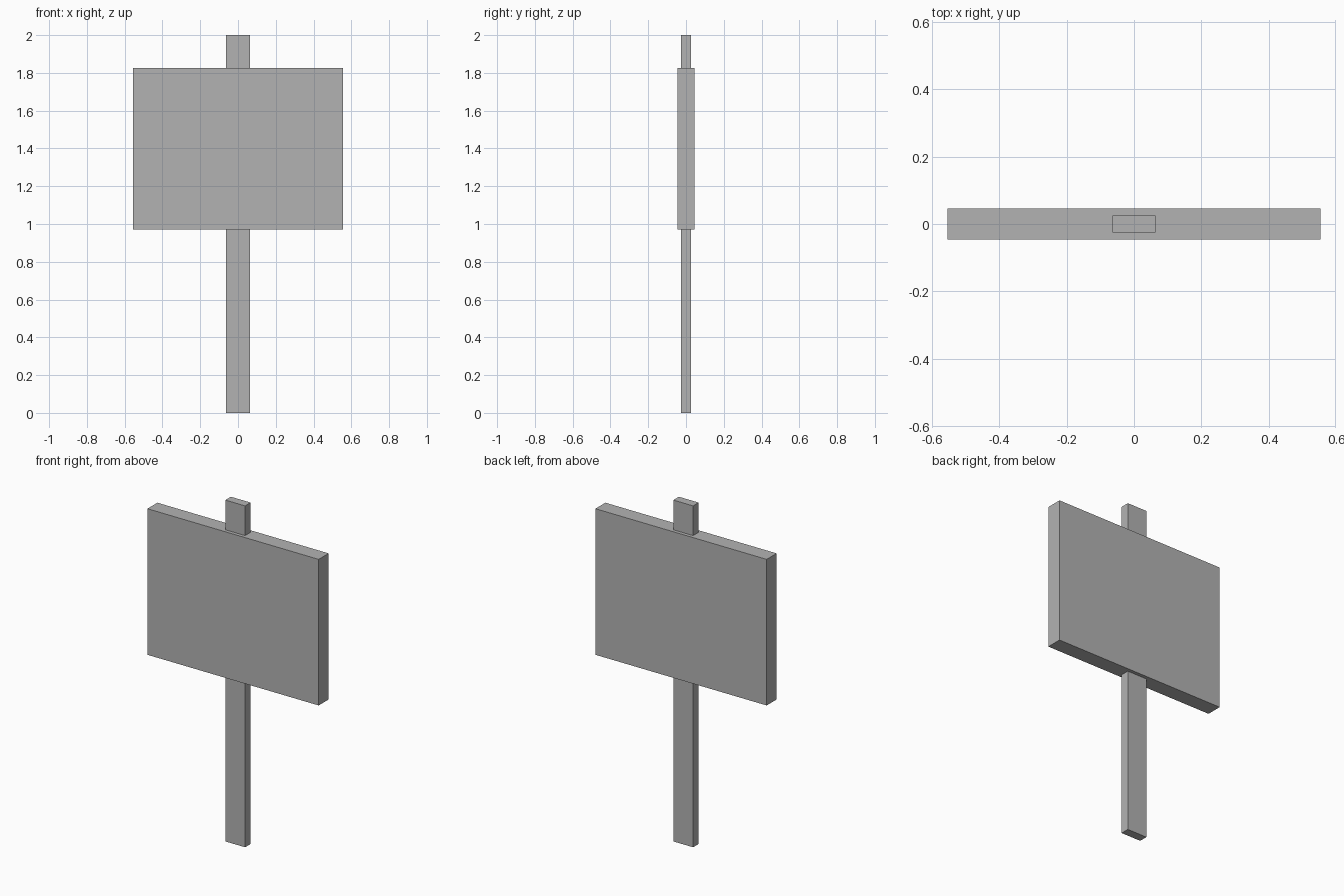
import bpy

# Remove the default cube
default = bpy.data.objects.get("Cube")
if default:
    bpy.data.objects.remove(default, do_unlink=True)

# Single plain grey
grey = bpy.data.materials.new("plain_grey")
grey.use_nodes = True
colour = (0.45, 0.45, 0.45, 1)
grey.diffuse_color = colour
grey.node_tree.nodes["Principled BSDF"].inputs["Base Color"].default_value = colour


def box(name, width, depth, bottom, top):
    """Centred box spanning bottom to top in height."""
    bpy.ops.mesh.primitive_cube_add(size=1, location=(0, 0, (bottom + top) / 2))
    obj = bpy.context.object
    obj.name = name
    obj.scale = (width, depth, top - bottom)
    bpy.ops.object.transform_apply(location=False, rotation=False, scale=True)
    obj.data.materials.append(grey)
    return obj


# Thin upright post running behind and above the panel
box("post", 0.128, 0.051, 0, 2)

# Wide sign panel around the post
box("sign_board", 1.11, 0.092, 0.97, 1.826)
